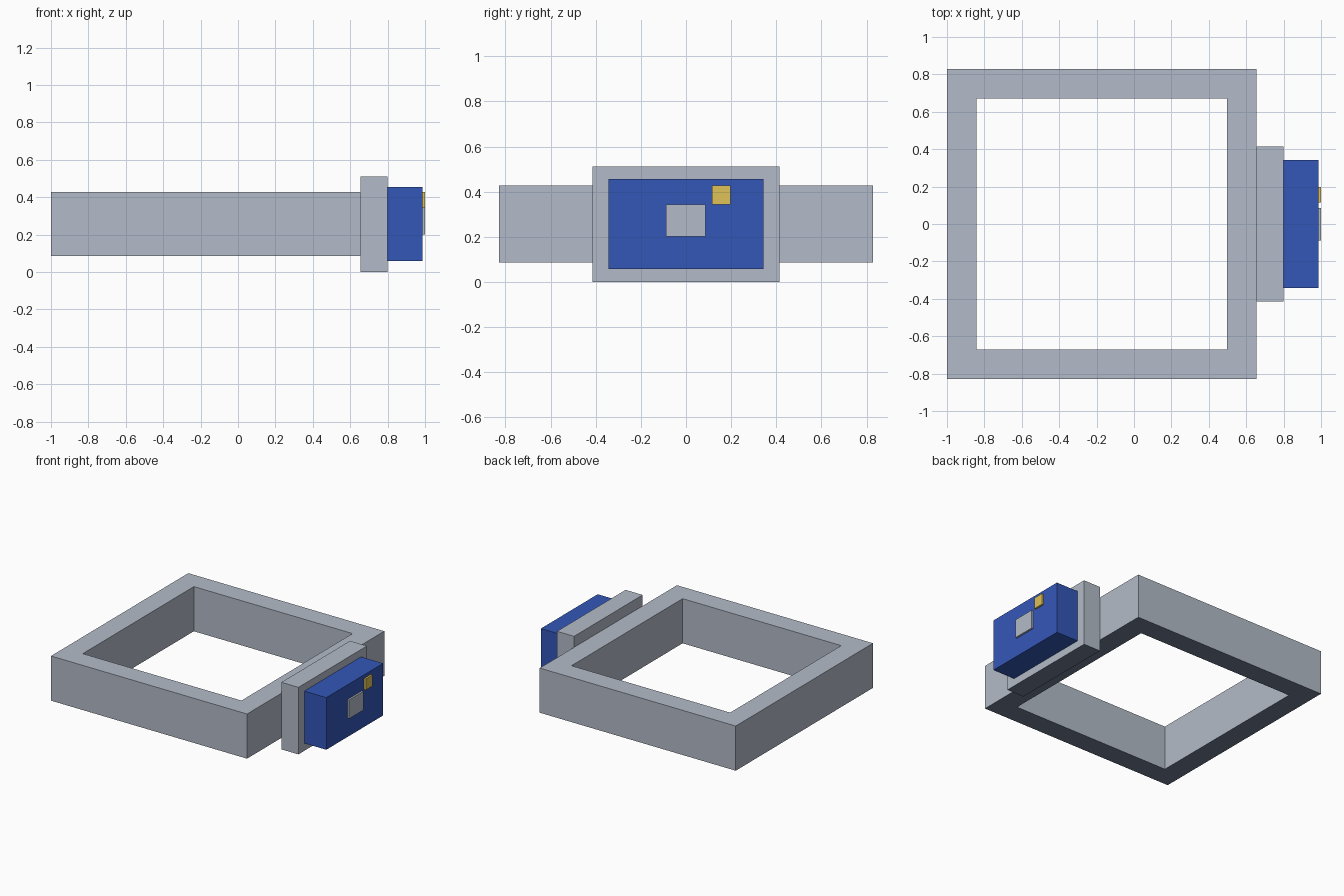
import bpy
import bmesh

cube = bpy.data.objects.get("Cube")
if cube:
    bpy.data.objects.remove(cube, do_unlink=True)


def material(name, rgb):
    mat = bpy.data.materials.new(name)
    mat.use_nodes = True
    mat.diffuse_color = (*rgb, 1)
    mat.node_tree.nodes["Principled BSDF"].inputs["Base Color"].default_value = (*rgb, 1)
    return mat


def finish(name, bm, mat, underside):
    """Make the object; faces that look down take the underside material."""
    bmesh.ops.recalc_face_normals(bm, faces=bm.faces)
    bm.normal_update()
    for face in bm.faces:
        face.material_index = 1 if face.normal.z < -0.5 else 0
    mesh = bpy.data.meshes.new(name)
    bm.to_mesh(mesh)
    bm.free()
    mesh.materials.append(mat)
    mesh.materials.append(underside)
    obj = bpy.data.objects.new(name, mesh)
    bpy.context.collection.objects.link(obj)


def box(name, x, y, z, mat, underside):
    """Box from (low, high) ranges on each axis."""
    bm = bmesh.new()
    bmesh.ops.create_cube(bm, size=1)
    for v in bm.verts:
        v.co = [sum(r) / 2 + c * (r[1] - r[0]) for r, c in zip((x, y, z), v.co)]
    finish(name, bm, mat, underside)


def square_ring(name, centre_x, outer, inner, z, mat, underside):
    """Square frame with an open middle, from outer and inner half widths."""
    bm = bmesh.new()
    corners = [(-1, -1), (1, -1), (1, 1), (-1, 1)]
    loops = [[bm.verts.new((centre_x + r * cx, r * cy, h)) for cx, cy in corners]
             for r, h in ((outer, z[0]), (outer, z[1]), (inner, z[1]), (inner, z[0]))]
    for a, b in zip(loops, loops[1:] + loops[:1]):
        for i in range(4):
            j = (i + 1) % 4
            bm.faces.new((a[i], a[j], b[j], b[i]))
    finish(name, bm, mat, underside)


grey = material("steel grey", (0.455, 0.5, 0.58))
slate = material("dark slate", (0.16, 0.2, 0.29))
blue = material("deep blue", (0.034, 0.095, 0.48))
gold = material("brass yellow", (0.74, 0.54, 0.095))

# Open square band
square_ring("band", -0.172, 0.828, 0.67, (0.087, 0.428), grey, slate)

# Mounting plate and housing stacked on the +x side
box("mounting_plate", (0.656, 0.8), (-0.414, 0.414), (0, 0.512), grey, slate)
box("housing", (0.8, 0.986), (-0.343, 0.343), (0.058, 0.456), blue, blue)

# Small raised details on the outer face
box("square_button", (0.98, 1), (-0.088, 0.086), (0.201, 0.344), grey, grey)
box("indicator", (0.98, 1), (0.115, 0.197), (0.343, 0.428), gold, gold)
